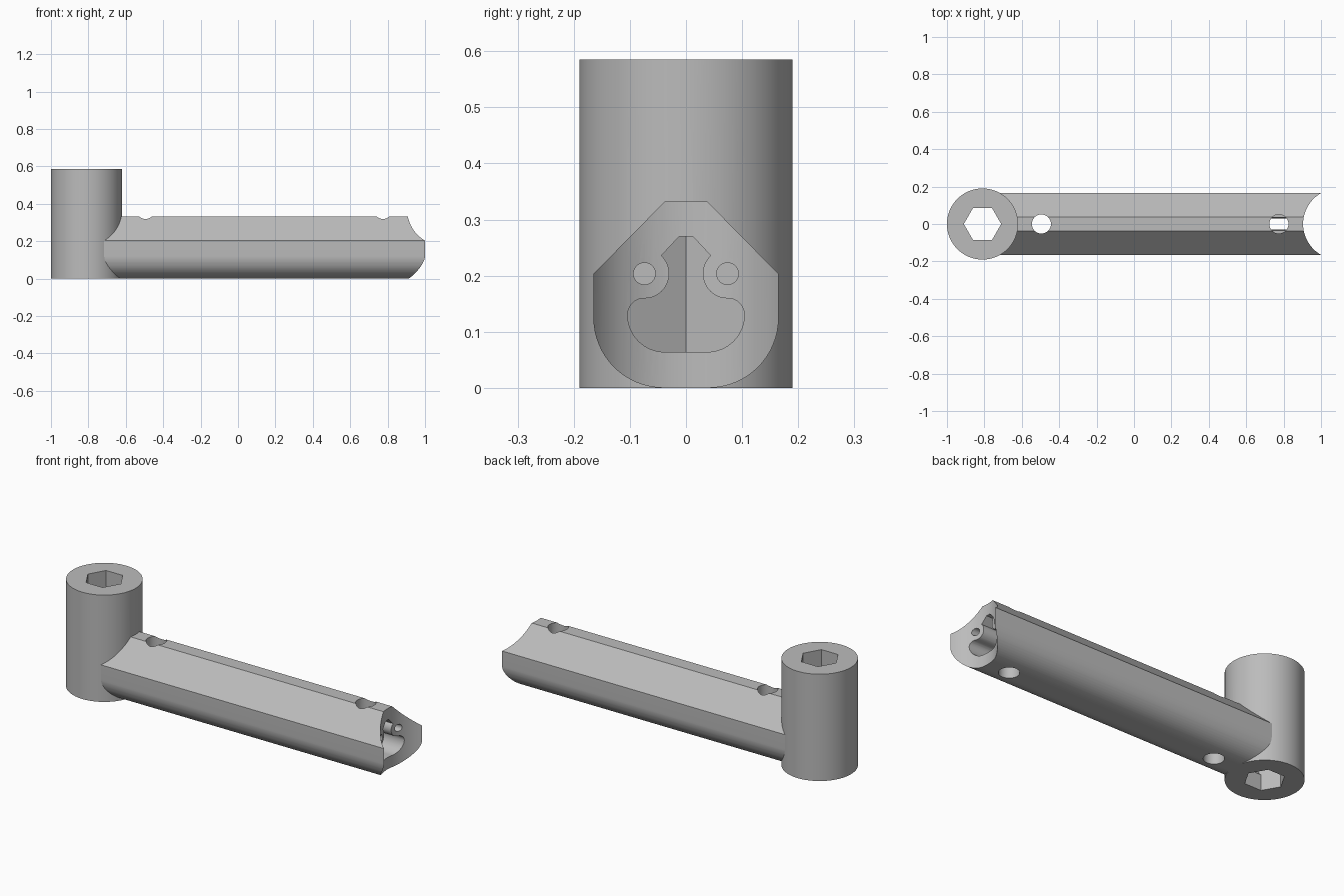
import bpy, bmesh, math
from math import cos, sin, radians

cube = bpy.data.objects.get("Cube")
if cube:
    bpy.data.objects.remove(cube)

POST_X, POST_R, POST_H = -0.81, 0.19, 0.585
END_X = 1.094          # centre of the concave free end

steel = bpy.data.materials.new("grey metal")
steel.use_nodes = True
steel.diffuse_color = (0.5, 0.5, 0.5, 1)
steel.node_tree.nodes["Principled BSDF"].inputs["Base Color"].default_value = (0.5, 0.5, 0.5, 1)


def finish(name, bm):
    bmesh.ops.recalc_face_normals(bm, faces=bm.faces[:])
    mesh = bpy.data.meshes.new(name)
    bm.to_mesh(mesh)
    bm.free()
    mesh.materials.append(steel)
    obj = bpy.data.objects.new(name, mesh)
    bpy.context.collection.objects.link(obj)
    return obj


def extrude(name, points, vec):
    """Prism made by sweeping a closed outline along vec."""
    bm = bmesh.new()
    face = bm.faces.new([bm.verts.new(p) for p in points])
    new = bmesh.ops.extrude_face_region(bm, geom=[face], use_keep_orig=True)["geom"]
    bmesh.ops.translate(bm, vec=vec, verts=[v for v in new if isinstance(v, bmesh.types.BMVert)])
    return finish(name, bm)


def upright(name, x, r, z0, z1, sides=96):
    ring = [(x + r * cos(i * math.tau / sides), r * sin(i * math.tau / sides), z0) for i in range(sides)]
    return extrude(name, ring, (0, 0, z1 - z0))


def along_bar(name, outline, x0, x1):
    return extrude(name, [(x0, y, z) for y, z in outline], (x1 - x0, 0, 0))


def arc(cy, cz, r, a0, a1, n=16):
    return [(cy + r * cos(radians(a0 + (a1 - a0) * i / n)),
             cz + r * sin(radians(a0 + (a1 - a0) * i / n))) for i in range(n + 1)]


def mirrored(half):
    """Close a +y half outline; points on the centre line are kept once."""
    return half + [(-y, z) for y, z in reversed(half) if y > 1e-6]


def cut(obj, *cutters):
    bpy.context.view_layer.objects.active = obj
    for c in cutters:
        mod = obj.modifiers.new("cut", "BOOLEAN")
        mod.operation, mod.solver, mod.object = "DIFFERENCE", "EXACT", c
        bpy.ops.object.modifier_apply(modifier=mod.name)


# Main solids
post = upright("post", POST_X, POST_R, 0, POST_H)
bar_half = [(0.038, 0.332), (0.165, 0.203)] + arc(0.04, 0.125, 0.125, 0, -90)
bar = along_bar("bar", mirrored(bar_half), POST_X, 1.05)

# Channel through the bar, ending in a V inside the post socket
slot_half = ([(0, 0.27), (0.012, 0.27)] + arc(0.074, 0.2035, 0.044, 133, 270)
             + arc(0.074, 0.13, 0.03, 90, 0, 8)[1:] + arc(0.038, 0.13, 0.066, 0, -90)[1:]
             + [(0, 0.064)])
channel = along_bar("channel_cutter", mirrored(slot_half), POST_X - 0.1, 1.2)
bm = bmesh.new()
bm.from_mesh(channel.data)
centre = [v for v in bm.verts if abs(v.co.y) < 1e-5 and v.co.x < 0]
bmesh.ops.connect_verts(bm, verts=centre)
for v in bm.verts:
    if v.co.x < 0:
        v.co.x += abs(v.co.y) * math.tan(radians(30))
bm.to_mesh(channel.data)
bm.free()

# Other cutters
socket = upright("socket_cutter", POST_X, 0.1, -0.1, 0.7, 6)
post_seat = upright("post_seat_cutter", POST_X, POST_R, -0.1, 0.7)
free_end = upright("free_end_cutter", END_X, POST_R, -0.1, 0.7)
near_hole = upright("near_hole_cutter", -0.495, 0.051, -0.1, 0.5, 48)
far_top = upright("far_top_hole_cutter", 0.775, 0.051, 0.245, 0.5, 48)
far_bottom = upright("far_bottom_hole_cutter", 0.775, 0.051, -0.1, 0.1, 48)
screws = [along_bar("screw_hole_cutter", arc(s * 0.074, 0.2035, 0.0195, 0, 345, 23), 0.5, 1.2)
          for s in (-1, 1)]

cut(post, socket, channel)
cut(bar, post_seat, free_end, channel, near_hole, far_top, far_bottom, *screws)

for c in [channel, socket, post_seat, free_end, near_hole, far_top, far_bottom] + screws:
    bpy.data.objects.remove(c)

# Smooth round walls, keep crisp edges
for obj in (post, bar):
    bpy.ops.object.select_all(action="DESELECT")
    obj.select_set(True)
    bpy.context.view_layer.objects.active = obj
    bpy.ops.object.shade_smooth_by_angle(angle=radians(25))
